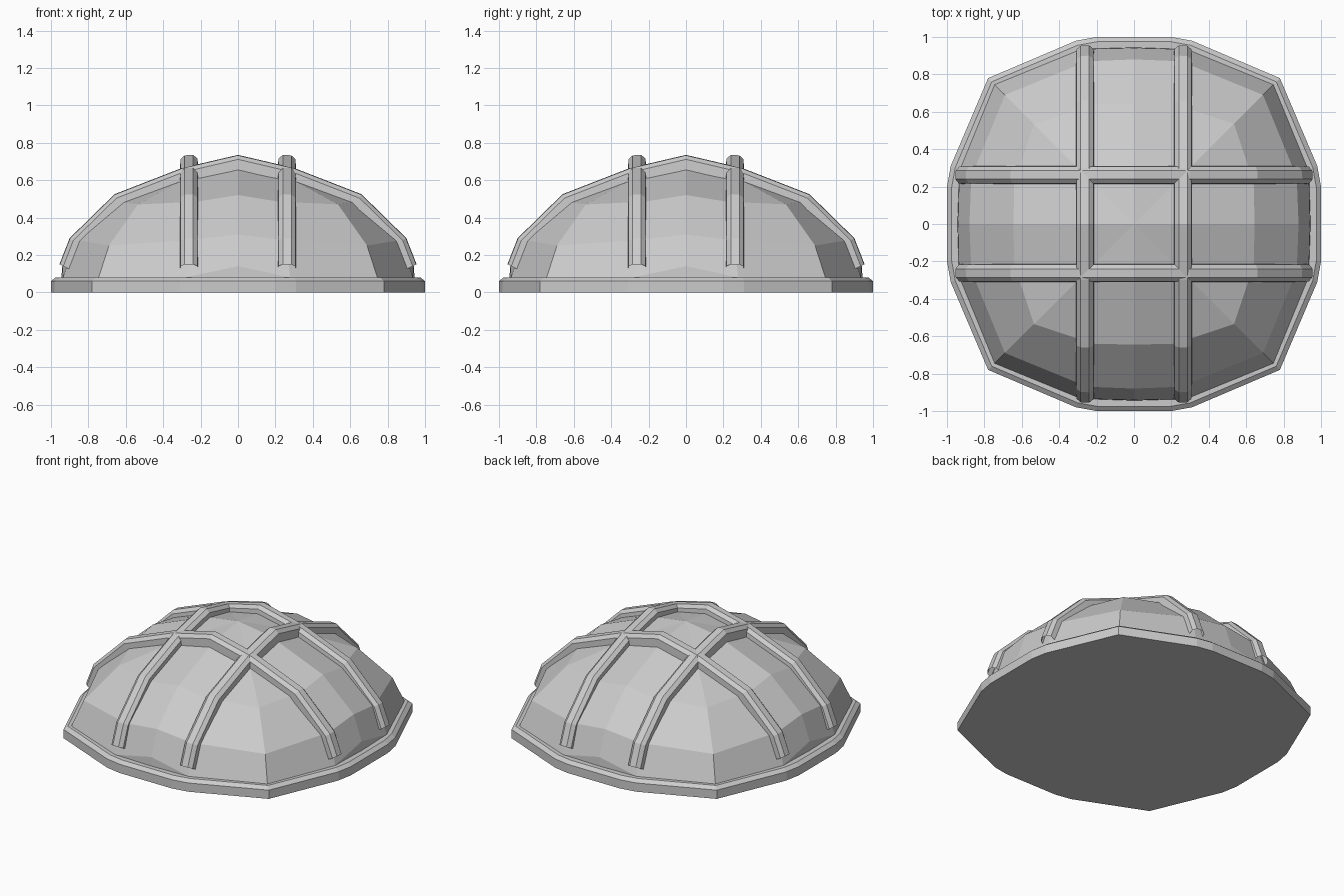
import bpy, bmesh
from mathutils import Matrix

if "Cube" in bpy.data.objects:
    bpy.data.objects.remove(bpy.data.objects["Cube"])


def finish(name, bm):
    bmesh.ops.remove_doubles(bm, verts=bm.verts, dist=0.0005)
    bmesh.ops.recalc_face_normals(bm, faces=bm.faces)
    me = bpy.data.meshes.new(name)
    bm.to_mesh(me)
    bm.free()
    ob = bpy.data.objects.new(name, me)
    bpy.context.collection.objects.link(ob)
    return ob


def turn_ring(quarter):
    # repeat a quarter outline four times around z
    pts = []
    for k in range(4):
        for x, y, z in quarter:
            for _ in range(k):
                x, y = -y, x
            pts.append((x, y, z))
    return pts


def loft(bm, rings, closed=True):
    vs = [[bm.verts.new(p) for p in r] for r in rings]
    n = len(vs[0])
    for a, b in zip(vs, vs[1:]):
        for i in range(n if closed else n - 1):
            j = (i + 1) % n
            bm.faces.new((a[i], a[j], b[j], b[i]))
    return vs


# base plate: rounded polygon with a chamfered top edge
def plate_ring(s, z):
    return turn_ring([(x * s, y * s, z) for x, y in
                      [(1, -0.2), (1, 0.2), (0.98, 0.31), (0.78, 0.78), (0.31, 0.98)]][1:]
                     + [(0.2 * s, s, z)])


bm = bmesh.new()
v = loft(bm, [plate_ring(1, 0), plate_ring(1, 0.06), plate_ring(0.975, 0.08)])
bm.faces.new(v[0])
bm.faces.new(v[-1])
finish("base_plate", bm)


# domed lens: rings given by mid (radius, z), side (radius, half width, z), corner (xy, z)
def dome_ring(mid, side, corner):
    r, h, z = side
    return turn_ring([(mid[0], 0, mid[1]), (r, h, z), (corner[0], corner[0], corner[1]), (h, r, z)])


bm = bmesh.new()
v = loft(bm, [
    dome_ring((0.945, 0.06), (0.935, 0.28, 0.06), (0.745, 0.06)),
    dome_ring((0.94, 0.14), (0.935, 0.28, 0.08), (0.745, 0.08)),
    dome_ring((0.88, 0.31), (0.87, 0.25, 0.28), (0.69, 0.25)),
    dome_ring((0.645, 0.52), (0.64, 0.22, 0.485), (0.535, 0.47)),
    dome_ring((0.24, 0.68), (0.23, 0.23, 0.635), (0.23, 0.635)),
])
top = bm.verts.new((0, 0, 0.715))
last = v[-1]
for i in range(16):
    bm.faces.new((last[i], last[(i + 1) % 16], top))
finish("dome_lens", bm)

# guard ribs: chamfered channel swept along the arc, open underneath
outer = [(0, 0.735), (0.3, 0.665), (0.66, 0.525), (0.9, 0.29), (0.955, 0.15)]
inner = [(0, 0.655), (0.275, 0.59), (0.625, 0.455), (0.835, 0.25), (0.885, 0.115)]
section = [(0.31, 1), (0.308, 0.3), (0.285, 0.03), (0.24, 0), (0.217, 0.25), (0.21, 1)]
path = list(zip(outer, inner))
path = [((-o[0], o[1]), (-i[0], i[1])) for o, i in path[:0:-1]] + path
for k, name in enumerate(("rib_back", "rib_left", "rib_front", "rib_right")):
    bm = bmesh.new()
    loft(bm, [[(o[0] + (i[0] - o[0]) * t, y, o[1] + (i[1] - o[1]) * t) for y, t in section]
              for o, i in path], closed=False)
    bmesh.ops.rotate(bm, verts=bm.verts, cent=(0, 0, 0), matrix=Matrix.Rotation(k * 1.5707963, 3, 'Z'))
    finish(name, bm)
